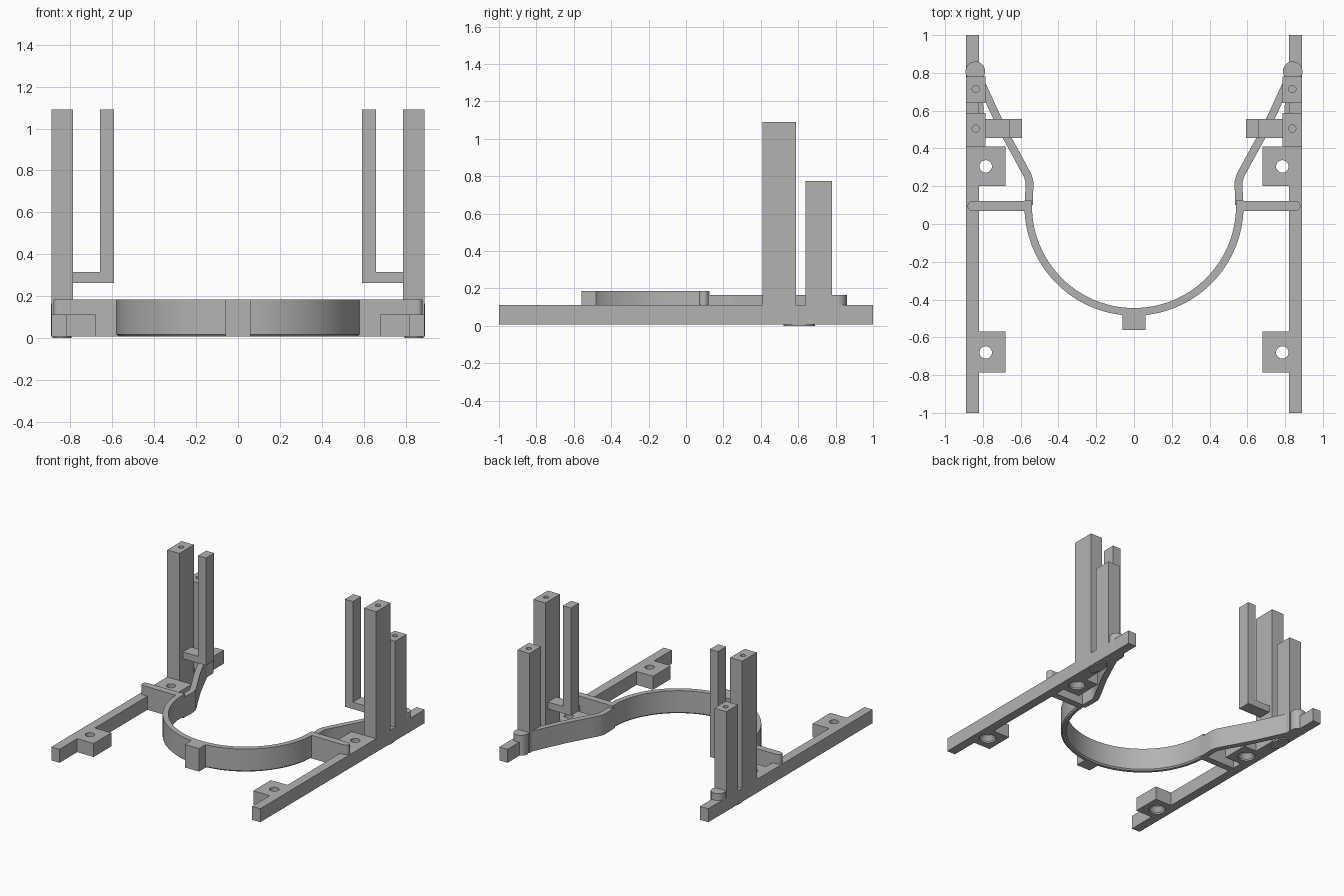
import bpy, bmesh
from math import cos, sin, pi, radians
from mathutils import Vector

if "Cube" in bpy.data.objects:
    bpy.data.objects.remove(bpy.data.objects["Cube"], do_unlink=True)

grey = bpy.data.materials.new("plain grey")
grey.use_nodes = True
COLOUR = (0.45, 0.45, 0.45, 1)
grey.diffuse_color = COLOUR
grey.node_tree.nodes["Principled BSDF"].inputs["Base Color"].default_value = COLOUR

BASE = 0.008      # underside of the frame
RAIL_TOP = 0.112
BAND_TOP = 0.185
ARM_TOP = 0.165


def finish(name, bm, smooth=False):
    bmesh.ops.recalc_face_normals(bm, faces=bm.faces)
    mesh = bpy.data.meshes.new(name)
    bm.to_mesh(mesh)
    bm.free()
    mesh.materials.append(grey)
    ob = bpy.data.objects.new(name, mesh)
    bpy.context.collection.objects.link(ob)
    if smooth:
        bpy.ops.object.select_all(action='DESELECT')
        ob.select_set(True)
        bpy.context.view_layer.objects.active = ob
        bpy.ops.object.shade_smooth_by_angle(angle=radians(30))
    return ob


def loft(name, sections, smooth=False):
    """Solid through closed sections of equal point count."""
    bm = bmesh.new()
    rings = [[bm.verts.new(p) for p in s] for s in sections]
    n = len(rings[0])
    for a, b in zip(rings, rings[1:]):
        for i in range(n):
            j = (i + 1) % n
            bm.faces.new((a[i], a[j], b[j], b[i]))
    bm.faces.new(rings[0])
    bm.faces.new(rings[-1])
    return finish(name, bm, smooth)


def prism(name, outline, z0, z1, smooth=False):
    return loft(name, [[(x, y, z) for x, y in outline] for z in (z0, z1)], smooth)


def box(name, x0, x1, y0, y1, z0, z1):
    return prism(name, [(x0, y0), (x1, y0), (x1, y1), (x0, y1)], z0, z1)


def oval(x, y, rx, ry, n=32):
    return [(x + rx * cos(2 * pi * i / n), y + ry * sin(2 * pi * i / n)) for i in range(n)]


def turned(name, x, y, levels):
    """Round solid from (z, radius) levels."""
    return loft(name, [[(px, py, z) for px, py in oval(x, y, r, r)] for z, r in levels])


def cut(ob, cutter):
    mod = ob.modifiers.new("hole", 'BOOLEAN')
    mod.operation, mod.solver, mod.object = 'DIFFERENCE', 'EXACT', cutter
    dg = bpy.context.evaluated_depsgraph_get()
    mesh = bpy.data.meshes.new_from_object(ob.evaluated_get(dg))
    ob.modifiers.clear()
    ob.data = mesh
    bpy.data.objects.remove(cutter, do_unlink=True)


def mirrored(ob):
    ob.modifiers.new("other side", 'MIRROR').use_mirror_merge = False
    return ob


# Side rails with two screw tabs each
outline = [(.89, -1), (.89, 1), (.82, 1)]
for low, high in ((.20, .41), (-.785, -.57)):
    outline += [(.82, high), (.68, high), (.68, low), (.82, low)]
outline.append((.82, -1))
rail = prism("side_rails", outline, BASE, RAIL_TOP)
for y in (.305, -.68):
    cut(rail, turned("screw_hole", .785, y,
                     [(-.02, .06), (.02, .06), (.055, .033), (.2, .033)]))
mirrored(rail)

# Tall and short posts with pilot holes in their tops
for name, y0, y1, top in (("tall_posts", .41, .587, 1.09), ("short_posts", .64, .78, .775)):
    post = box(name, .787, .89, y0, y1, BASE, top)
    hole_y = .505 if name == "tall_posts" else .715
    cut(post, turned("pilot_hole", .838, hole_y, [(top - .15, .019), (top + .05, .019)]))
    mirrored(post)

# Hooked prongs: a short arm off the tall post, then an upright
hook = [(.79, .262), (.79, .315), (.66, .315), (.66, 1.09), (.592, 1.09), (.592, .262)]
mirrored(loft("inner_prongs", [[(x, y, z) for x, z in hook] for y in (.455, .555)]))

# Half-round band with a chamfered lower edge
CY, R_IN, R_OUT, C = .095, .54, .58, .01
profile = [(R_IN + C, BASE), (R_OUT - C, BASE), (R_OUT, BASE + C),
           (R_OUT, BAND_TOP), (R_IN, BAND_TOP), (R_IN, BASE + C)]
STEPS = 72
angles = [radians(177 + 186 * i / STEPS) for i in range(STEPS + 1)]
loft("round_band", [[(r * cos(a), CY + r * sin(a), z) for r, z in profile]
                    for a in angles], smooth=True)
box("front_block", -.06, .06, -.56, -.47, BASE, BAND_TOP)

# Cross struts with rounded outer ends
cap = [(.855 + .026 * cos(a), .095 + .026 * sin(a))
       for a in (radians(-90 + 15 * i) for i in range(13))]
mirrored(prism("cross_struts", [(.56, .069)] + cap + [(.56, .121)], BASE, BAND_TOP, True))

# Flared arms running from the band back to the rails
path = [Vector(p) for p in ((.557, .10), (.554, .19), (.554, .225), (.562, .255),
                            (.60, .325), (.69, .49), (.74, .595), (.79, .705), (.84, .81))]
left, right = [], []
for i, p in enumerate(path):
    t = (path[min(i + 1, len(path) - 1)] - path[max(i - 1, 0)]).normalized()
    side = Vector((-t.y, t.x)) * .021
    left.append(p + side)
    right.append(p - side)
mirrored(prism("flared_arms", [tuple(p) for p in left + right[::-1]], BASE, ARM_TOP, True))
mirrored(prism("arm_end_pegs", oval(.84, .808, .052, .052), BASE, ARM_TOP, True))

# Thin oval feet under the rails
mirrored(prism("oval_feet", oval(.841, .605, .045, .085), 0, BASE + .004, True))
